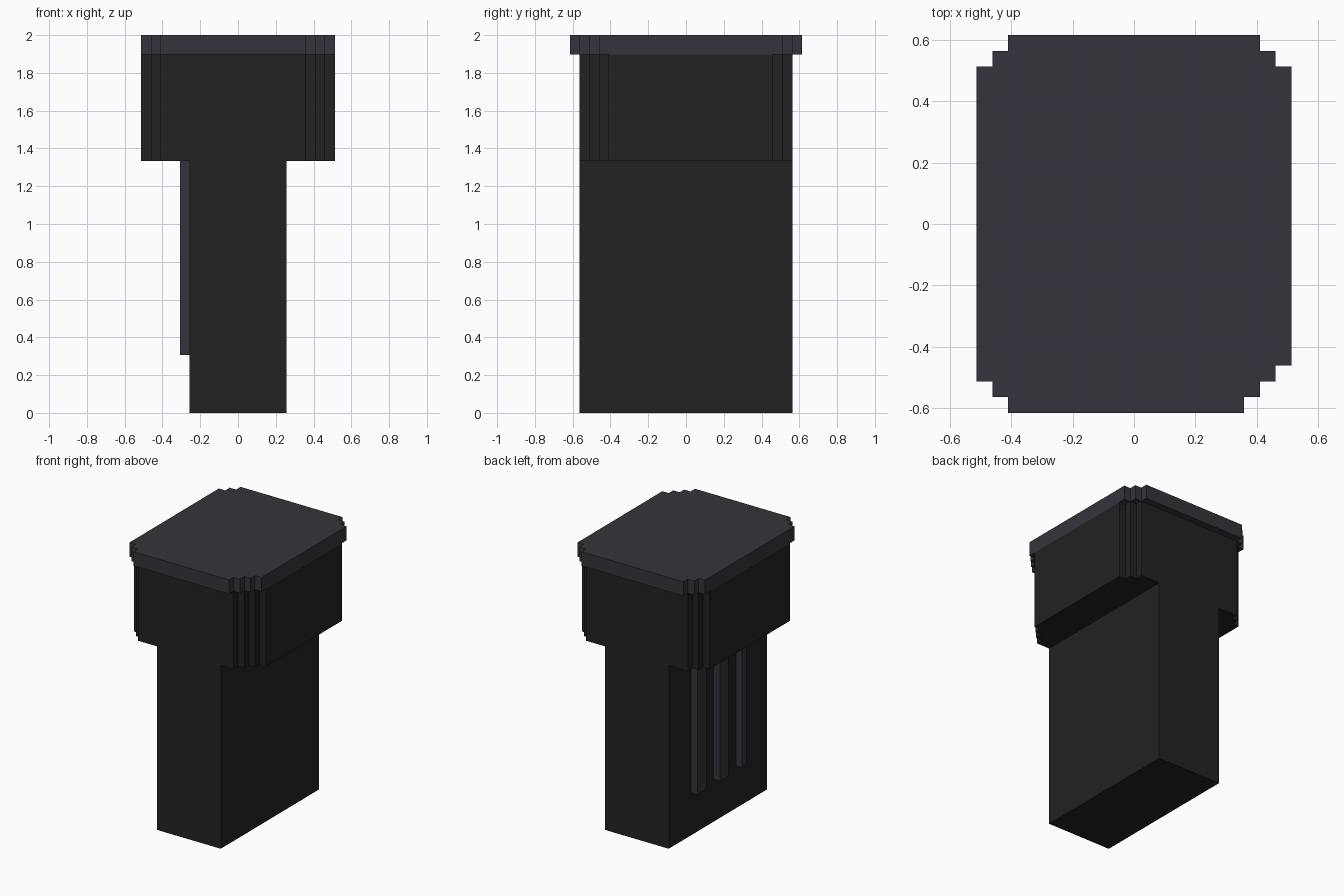
import bpy
import bmesh

if "Cube" in bpy.data.objects:
    bpy.data.objects.remove(bpy.data.objects["Cube"])

U = 2 / 39  # one block


def material(name, color):
    m = bpy.data.materials.new(name)
    m.diffuse_color = (*color, 1)
    m.use_nodes = True
    m.node_tree.nodes["Principled BSDF"].inputs["Base Color"].default_value = m.diffuse_color
    return m


BLACK = material("soft black", (0.016, 0.016, 0.016))
GREY = material("dark violet grey", (0.037, 0.034, 0.044))


def prism(name, outline, z0, z1, mat):
    """Extrude a flat outline, given in blocks, from z0 to z1."""
    bm = bmesh.new()
    base = bm.faces.new([bm.verts.new((x * U, y * U, z0 * U)) for x, y in outline])
    top = bmesh.ops.extrude_face_region(bm, geom=[base])["geom"]
    verts = [g for g in top if isinstance(g, bmesh.types.BMVert)]
    bmesh.ops.translate(bm, verts=verts, vec=(0, 0, (z1 - z0) * U))
    bmesh.ops.recalc_face_normals(bm, faces=bm.faces)
    mesh = bpy.data.meshes.new(name)
    bm.to_mesh(mesh)
    bm.free()
    mesh.materials.append(mat)
    obj = bpy.data.objects.new(name, mesh)
    bpy.context.collection.objects.link(obj)
    return obj


def rect(x0, x1, y0, y1):
    return [(x0, y0), (x1, y0), (x1, y1), (x0, y1)]


def stepped(hx, hy):
    """Rectangle with stair-cut corners; the front right corner has one more step."""
    pts = []
    for sx, sy, steps in ((1, -1, 3), (1, 1, 2), (-1, 1, 2), (-1, -1, 2)):
        corner = [(hx - steps, hy)]
        for i in range(steps):
            x = hx - steps + i
            corner += [(x, hy - i - 1), (x + 1, hy - i - 1)]
        if sx * sy > 0:  # keep the outline running counter-clockwise
            corner.reverse()
        pts += [(sx * x, sy * y) for x, y in corner]
    return pts


# Main block, wide head and overhanging cap
prism("lower_body", rect(-5, 5, -11, 11), 0, 26, BLACK)
prism("head", stepped(10, 11), 26, 37, BLACK)
prism("cap", stepped(10, 12), 37, 39, GREY)

# Upright ribs on the left side
for i, (y0, y1) in enumerate(((4, 6), (-1, 1), (-5, -4))):
    prism(f"side_rib_{i + 1}", rect(-6, -5, y0, y1), 6, 26, GREY)
